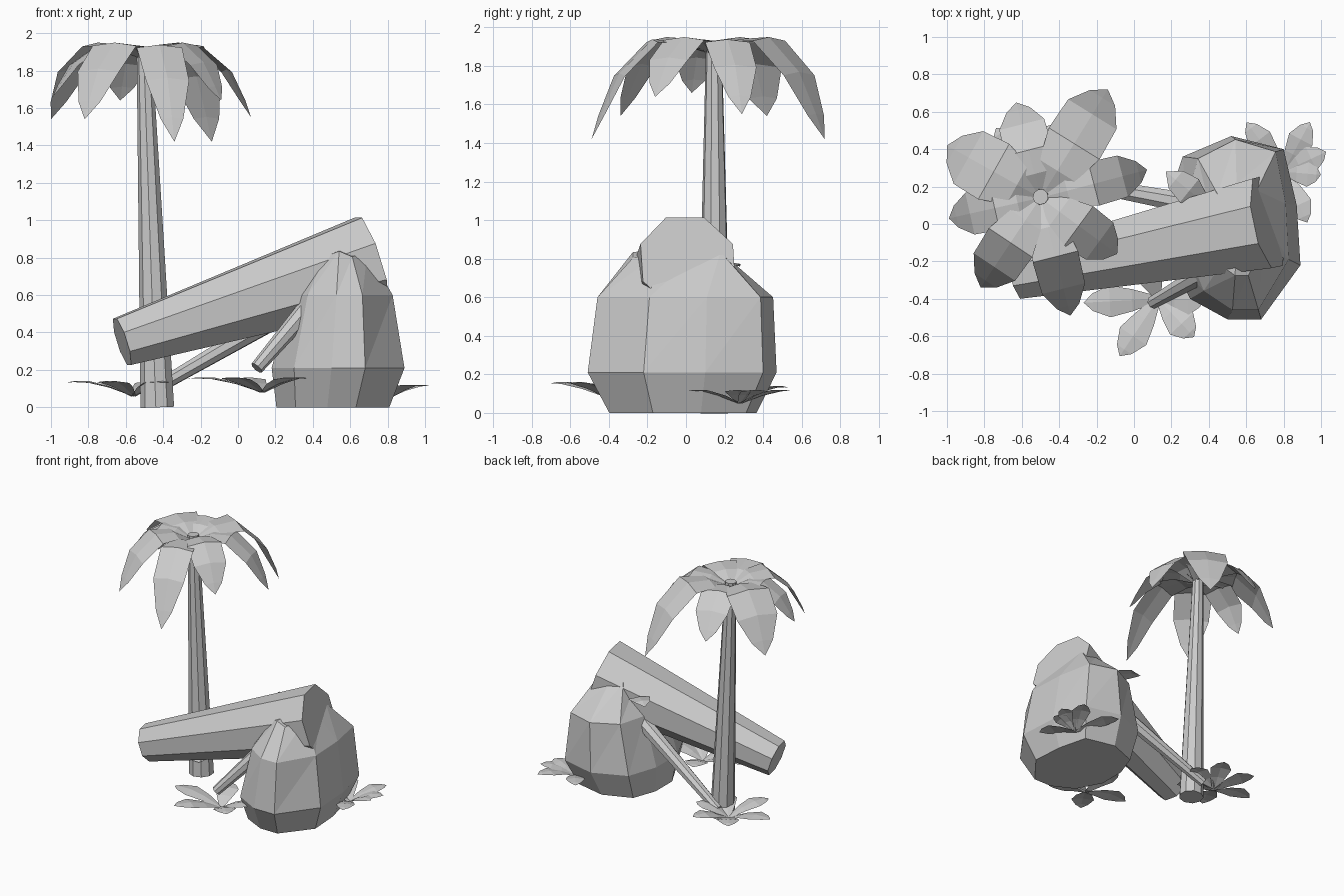
import bpy, bmesh, math
from mathutils import Vector, Matrix

if "Cube" in bpy.data.objects:
    bpy.data.objects.remove(bpy.data.objects["Cube"])

grey = bpy.data.materials.new("plain grey")
grey.use_nodes = True
COLOUR = (0.6, 0.6, 0.6, 1)
grey.diffuse_color = COLOUR
grey.node_tree.nodes["Principled BSDF"].inputs["Base Color"].default_value = COLOUR


def finish(bm, name):
    mesh = bpy.data.meshes.new(name)
    bm.to_mesh(mesh)
    bm.free()
    mesh.materials.append(grey)
    obj = bpy.data.objects.new(name, mesh)
    bpy.context.collection.objects.link(obj)
    return obj


def pole(name, start, end, r_start, r_end, sides=8):
    """Tapered, capped log between two points, with a flat side on top."""
    a, b = Vector(start), Vector(end)
    turn = (b - a).to_track_quat('Z', 'Y').to_matrix().to_4x4()
    place = Matrix.Translation((a + b) / 2) @ turn @ Matrix.Rotation(math.pi / sides, 4, 'Z')
    bm = bmesh.new()
    bmesh.ops.create_cone(bm, cap_ends=True, segments=sides, radius1=r_start,
                          radius2=r_end, depth=(b - a).length, matrix=place)
    finish(bm, name)


def add_leaf(bm, start, tip, stations):
    """Creased leaf; stations are (share of length, height, half width)."""
    a, b = Vector(start), Vector(tip)
    along = Vector((b.x - a.x, b.y - a.y, 0))
    side = Vector((-along.y, along.x, 0)).normalized()
    rows = []
    for share, height, half in stations:
        mid = Vector((a.x, a.y, 0)) + along * share + Vector((0, 0, height))
        droop = Vector((0, 0, half * 0.12))
        rows.append([bm.verts.new(mid + side * half * s - droop * abs(s)) for s in (-1, 0, 1)])
    for r0, r1 in zip(rows, rows[1:]):
        for i in range(2):
            bm.faces.new((r0[i], r1[i], r1[i + 1], r0[i + 1]))


def finish_leaves(bm, name):
    bmesh.ops.remove_doubles(bm, verts=bm.verts, dist=0.0005)
    finish(bm, name)


# Boulder: stacked rings of one uneven outline
outline = [(.89, -.22), (.68, -.51), (.5, -.51), (.3, -.4), (.18, -.15), (.18, .12),
           (.26, .36), (.52, .47), (.8, .4), (.87, .1)]
CX, CY = .55, 0
rings = [(0, .52, 0, .85, .78), (.21, .55, 0, 1, 1), (.6, .565, .015, .77, .93),
         (.82, .56, -.02, .39, .5)]
bm = bmesh.new()
loops = []
for level, (z, ox, oy, sx, sy) in enumerate(rings):
    loop = []
    for i, (x, y) in enumerate(outline):
        lift = 0.015 * (-1) ** i if level == len(rings) - 1 else 0
        loop.append(bm.verts.new((ox + (x - CX) * sx, oy + (y - CY) * sy, z + lift)))
    loops.append(loop)
n = len(outline)
for low, high in zip(loops, loops[1:]):
    for i in range(n):
        j = (i + 1) % n
        if low is loops[0]:
            bm.faces.new((low[i], low[j], high[j], high[i]))
        else:
            bm.faces.new((low[i], low[j], high[i]))
            bm.faces.new((low[j], high[j], high[i]))
bm.faces.new(loops[0][::-1])
peak = bm.verts.new((CX, CY, .85))
for i in range(n):
    bm.faces.new((loops[-1][i], loops[-1][(i + 1) % n], peak))
bmesh.ops.recalc_face_normals(bm, faces=bm.faces)
finish(bm, "boulder")

# Fallen log and its two branches
pole("fallen_log", (-.62, -.27, .35), (.715, .01, .78), .14, .265)
pole("front_branch", (.1, -.42, .21), (.45, -.22, .62), .036, .06)
pole("back_branch", (-.46, .25, .09), (.35, .1, .56), .035, .06)

# Palm trunk
pole("palm_trunk", (-.43, .15, 0), (-.5, .145, 1.9), .092, .042, 9)

# Palm crown: each frond rises out of a shallow pit, then arches down to its tip
TOP = 1.95
heart = (-.5, .14, 1.86)
tips = [(-1, .42, 1.54, .17), (-.99, .03, 1.66, .12), (-.82, -.34, 1.54, .14),
        (-.34, -.49, 1.42, .125), (-.09, -.16, 1.64, .13), (.07, .29, 1.55, .12),
        (-.14, .72, 1.42, .16), (-.63, .65, 1.64, .13)]
bm = bmesh.new()
for k, (x, y, z, w) in enumerate(tips):
    top = TOP - .012 * (k % 2)
    fall = z - top
    add_leaf(bm, heart, (x, y, z), [
        (0, heart[2], .02), (.25, top - .01, w * .7), (.5, top, w),
        (.77, top + fall * .34, w * .95), (.92, top + fall * .75, w * .5), (1, z, 0)])
finish_leaves(bm, "palm_crown")


# Low ground plants: rosettes of (angle, length) leaves
def plant(name, x, y, base, rise, width, leaves):
    bm = bmesh.new()
    for angle, length in leaves:
        a = math.radians(angle)
        tip = (x + length * math.cos(a), y + length * math.sin(a), 0)
        add_leaf(bm, (x, y, 0), tip, [
            (0, base, .015), (.35, base + rise * .65, width * .7),
            (.65, base + rise, width), (.88, base + rise, width * .55),
            (1, base + rise * .9, 0)])
    finish_leaves(bm, name)


plant("palm_plant", -.56, .26, .06, .08, .08,
      [(125, .31), (183, .36), (245, .34), (310, .28), (10, .26), (65, .3)])
plant("front_plant", .13, -.4, .08, .08, .085,
      [(236, .37), (183, .4), (313, .28), (0, .25), (110, .28)])
plant("side_plant", .8, .28, .05, .07, .07,
      [(127, .33), (62, .3), (-5, .2), (25, .25), (-65, .3), (200, .25)])

# Sprig leaf beside the log
bm = bmesh.new()
add_leaf(bm, (.38, .11, 0), (.17, .28, 0),
         [(0, .7, .03), (.4, .77, .08), (.75, .78, .06), (1, .76, 0)])
finish_leaves(bm, "sprig_leaf")
